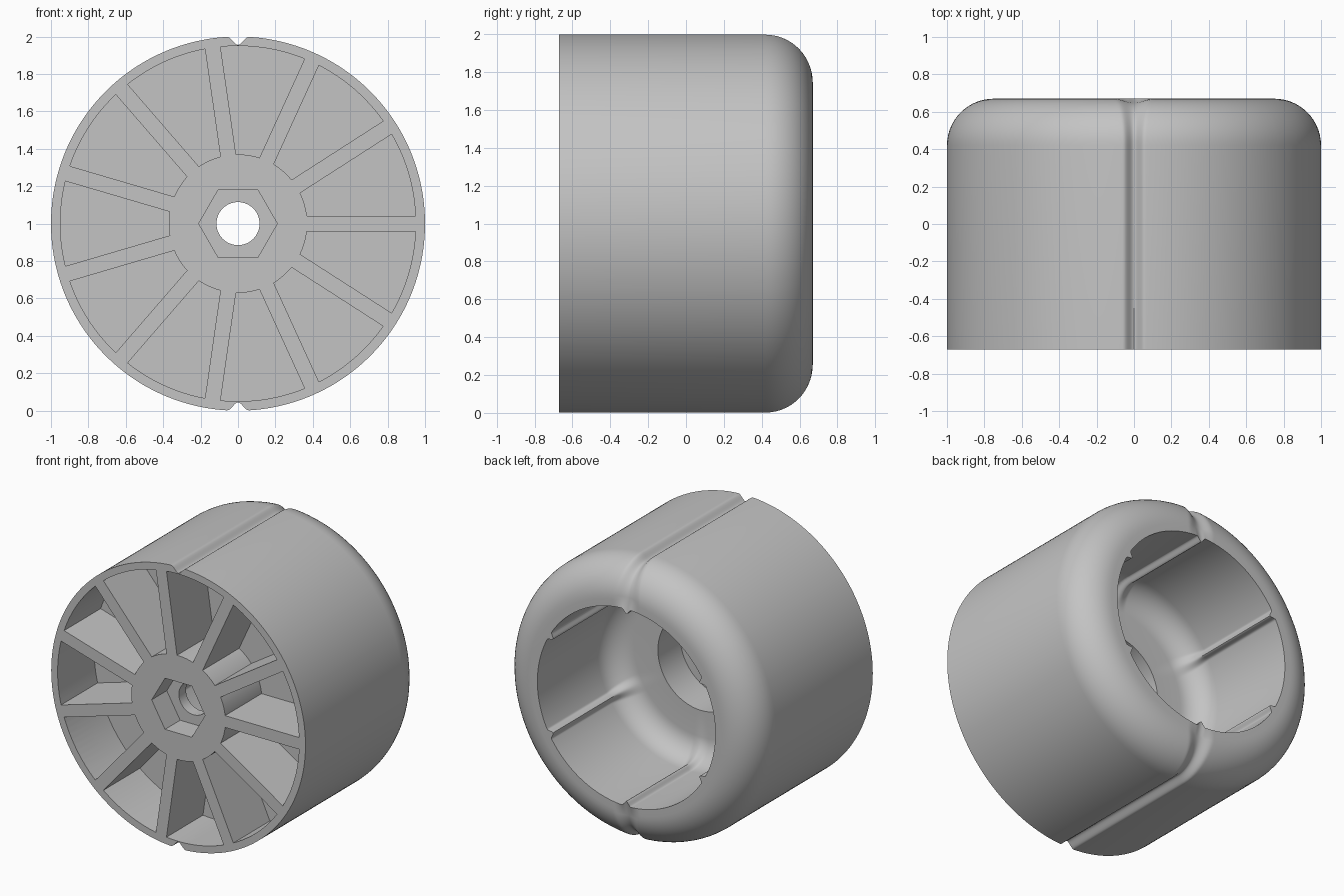
import bpy, bmesh
from math import sin, cos, asin, pi, radians

old = bpy.data.objects.get("Cube")
if old:
    bpy.data.objects.remove(old, do_unlink=True)

FRONT, BACK = -0.67, 0.67
FLOOR = -0.17          # cavity floor
POCKET_FLOOR = -0.26   # bottom of the front pockets
SPOKES = 11

grey = bpy.data.materials.new("plain grey")
grey.use_nodes = True
colour = (0.55, 0.55, 0.55, 1)
grey.diffuse_color = colour
grey.node_tree.nodes["Principled BSDF"].inputs["Base Color"].default_value = colour


def add_object(name, bm):
    bmesh.ops.recalc_face_normals(bm, faces=bm.faces)
    mesh = bpy.data.meshes.new(name)
    bm.to_mesh(mesh)
    bm.free()
    mesh.materials.append(grey)
    obj = bpy.data.objects.new(name, mesh)
    bpy.context.collection.objects.link(obj)
    return obj


def bump(angle, centres, width):
    """Smooth bump, one at each centre angle and zero beyond the width."""
    gap = min(abs((angle - c + pi) % (2 * pi) - pi) for c in centres)
    t = max(0, 1 - gap / width)
    return t * t * (3 - 2 * t)


def prism(bm, outline, y0, y1):
    """Extrude an (x, z) outline along y."""
    face = bm.faces.new([bm.verts.new((x, y0, z)) for x, z in outline])
    new = bmesh.ops.extrude_face_region(bm, geom=[face])["geom"]
    verts = [v for v in new if isinstance(v, bmesh.types.BMVert)]
    bmesh.ops.translate(bm, verts=verts, vec=(0, y1 - y0, 0))


# Profile points: radius, y, offset direction, bump kind, bump width, bump height
R, LIP, FILLET, CAVITY = 1.0, 0.25, 0.17, 0.70
GROOVES = [pi / 2, -pi / 2]
RIBS = [pi / 6 + i * pi / 3 for i in range(6)]
profile = [(0.115, FRONT, 0, 0, GROOVES, 1, 0),
           (R, FRONT, -1, 0, GROOVES, 0.058, 0.045)]
for i in range(15):                      # rounded back edge, groove flares out
    t = i / 14
    a = t * pi / 2
    profile.append((R - LIP + LIP * cos(a), BACK - LIP + LIP * sin(a),
                    -cos(a), -sin(a), GROOVES, 0.058 + 0.09 * t * t, 0.045 - 0.025 * t))
profile.append((CAVITY, BACK, -1, 0, RIBS, 0.05, 0.035))
for i in range(11):                      # cavity wall into floor fillet
    t = i / 10
    a = t * pi / 2
    profile.append((CAVITY - FILLET + FILLET * cos(a), FLOOR + FILLET - FILLET * sin(a),
                    -cos(a), sin(a), RIBS, 0.05 + 0.08 * t, 0.035 * (1 - t)))
for r, y in ((0.34, FLOOR), (0.34, -0.42), (0.115, -0.42)):
    profile.append((r, y, 0, 0, RIBS, 1, 0))

# Even angles, with finer steps around the grooves and ribs
angles = {float(d) for d in range(0, 360, 2)}
for c in range(30, 360, 60):
    angles |= {c + k * 0.5 for k in range(-18, 19)}
angles = [radians(d) for d in sorted(angles)]

bm = bmesh.new()
rings = []
for a in angles:
    ring = []
    for r, y, dr, dy, centres, width, height in profile:
        h = height * bump(a, centres, width)
        ring.append(bm.verts.new(((r + dr * h) * cos(a), y + dy * h, 1 + (r + dr * h) * sin(a))))
    rings.append(ring)
n = len(profile)
for i, ring in enumerate(rings):
    nxt = rings[(i + 1) % len(rings)]
    for j in range(n):
        k = (j + 1) % n
        bm.faces.new((ring[j], ring[k], nxt[k], nxt[j]))
wheel = add_object("wheel_body", bm)

# Wedge pockets between the spokes, and the hexagonal socket
bm = bmesh.new()
HUB, RIM, HALF, STEPS = 0.37, 0.95, 0.042, 12
step = 2 * pi / SPOKES


def arc(radius, start):
    a0 = start + asin(HALF / radius)
    a1 = start + step - asin(HALF / radius)
    return [(radius * cos(a0 + (a1 - a0) * i / STEPS),
             1 + radius * sin(a0 + (a1 - a0) * i / STEPS)) for i in range(STEPS + 1)]


for s in range(SPOKES):
    prism(bm, arc(RIM, s * step) + arc(HUB, s * step)[::-1], FRONT - 0.1, POCKET_FLOOR)
hexagon = [(0.21 * cos(i * pi / 3), 1 + 0.21 * sin(i * pi / 3)) for i in range(6)]
prism(bm, hexagon, FRONT - 0.1, -0.5)
cutter = add_object("pocket_cutter", bm)
cutter.hide_render = True

cut = wheel.modifiers.new("pockets", "BOOLEAN")
cut.operation = "DIFFERENCE"
cut.solver = "EXACT"
cut.object = cutter

bpy.ops.object.select_all(action="DESELECT")
wheel.select_set(True)
bpy.context.view_layer.objects.active = wheel
bpy.ops.object.modifier_apply(modifier=cut.name)
bpy.data.objects.remove(cutter, do_unlink=True)
bpy.ops.object.shade_smooth_by_angle(angle=radians(35))
